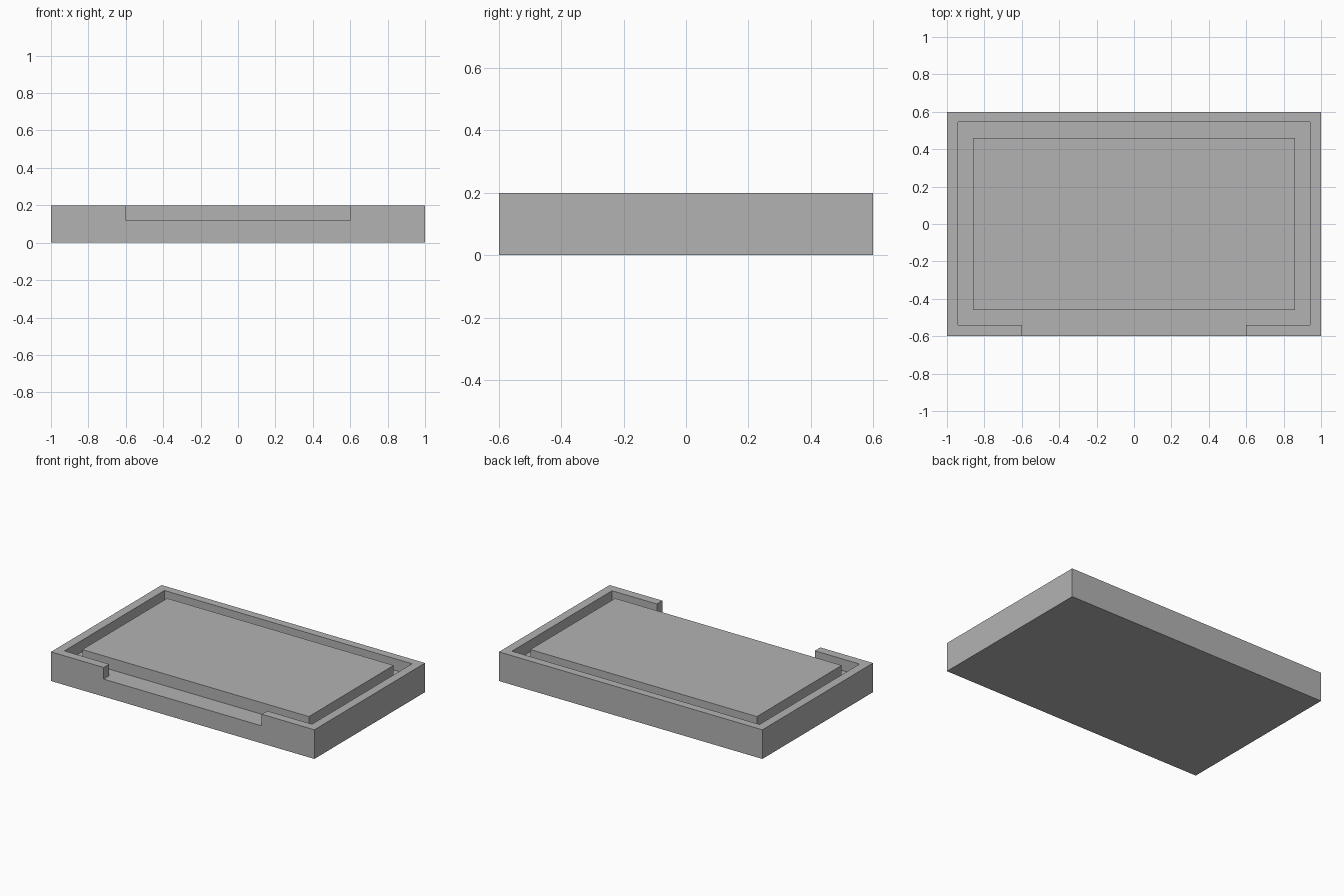
import bpy, bmesh

if "Cube" in bpy.data.objects:
    bpy.data.objects.remove(bpy.data.objects["Cube"])

FLOOR, TOP = 0.12, 0.2

grey = bpy.data.materials.new("plain grey")
grey.diffuse_color = (0.45, 0.45, 0.45, 1)
grey.use_nodes = True
grey.node_tree.nodes["Principled BSDF"].inputs["Base Color"].default_value = grey.diffuse_color


def prism(name, outline, z0, z1):
    """Extrude a counter-clockwise outline from z0 up to z1."""
    bm = bmesh.new()
    face = bm.faces.new([bm.verts.new((x, y, z0)) for x, y in outline])
    ext = bmesh.ops.extrude_face_region(bm, geom=[face], use_keep_orig=True)
    verts = [g for g in ext["geom"] if isinstance(g, bmesh.types.BMVert)]
    bmesh.ops.translate(bm, verts=verts, vec=(0, 0, z1 - z0))
    bmesh.ops.recalc_face_normals(bm, faces=bm.faces)
    mesh = bpy.data.meshes.new(name)
    bm.to_mesh(mesh)
    bm.free()
    mesh.materials.append(grey)
    obj = bpy.data.objects.new(name, mesh)
    bpy.context.collection.objects.link(obj)
    return obj


def rect(x, y):
    return [(-x, -y), (x, -y), (x, y), (-x, y)]


# Tray body with outer walls
tray = prism("tray", rect(1.0, 0.6), 0, TOP)

# Recess inside the rim, running out through the wide front notch
recess = prism("recess_cutter", [
    (-0.6, -0.7), (0.6, -0.7), (0.6, -0.54), (0.94, -0.54),
    (0.94, 0.545), (-0.94, 0.545), (-0.94, -0.54), (-0.6, -0.54)], FLOOR, TOP + 0.1)
recess.hide_render = True
recess.hide_viewport = True
cut = tray.modifiers.new("recess", 'BOOLEAN')
cut.operation = 'DIFFERENCE'
cut.solver = 'EXACT'
cut.object = recess

# Raised centre panel, level with the rim
prism("centre_panel", rect(0.86, 0.46), FLOOR, TOP)
